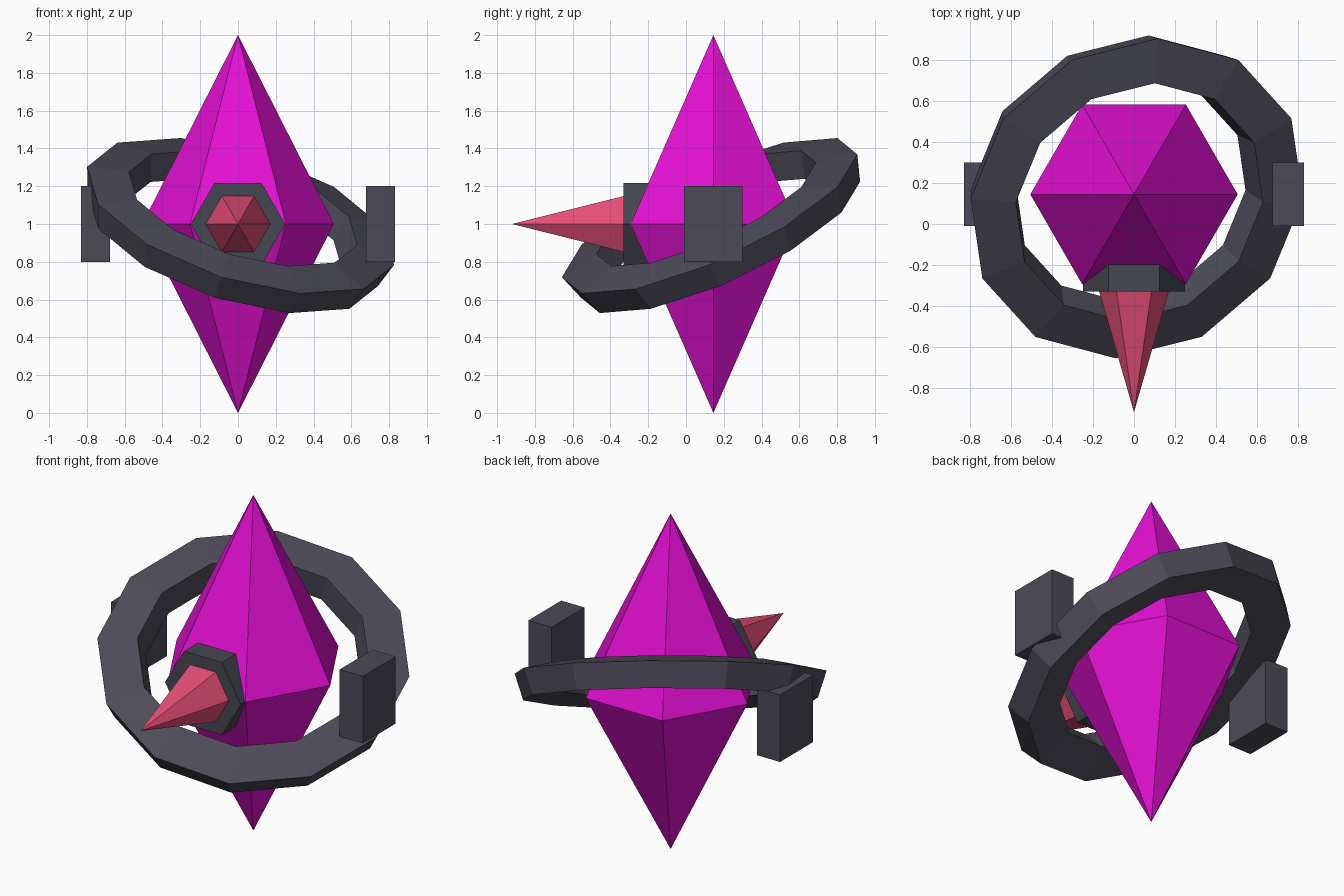
import bpy, bmesh, math
from mathutils import Vector

cube = bpy.data.objects.get("Cube")
if cube:
    bpy.data.objects.remove(cube, do_unlink=True)


def material(name, rgb):
    m = bpy.data.materials.new(name)
    m.use_nodes = True
    m.diffuse_color = (*rgb, 1)
    m.node_tree.nodes["Principled BSDF"].inputs["Base Color"].default_value = (*rgb, 1)
    return m


magenta = material("magenta", (0.78, 0.005, 0.66))
rose = material("rose", (0.80, 0.075, 0.19))
charcoal = material("charcoal", (0.072, 0.07, 0.097))
slate = material("slate", (0.06, 0.064, 0.08))


def finish(name, bm, mat):
    bmesh.ops.recalc_face_normals(bm, faces=bm.faces)
    mesh = bpy.data.meshes.new(name)
    bm.to_mesh(mesh)
    bm.free()
    mesh.materials.append(mat)
    obj = bpy.data.objects.new(name, mesh)
    bpy.context.collection.objects.link(obj)
    return obj


def lathe(name, profile, sides, centre, axis, start, mat, closed=False):
    """Turn (radius, height) points around an axis in flat-sided steps."""
    n = Vector(axis).normalized()
    u = Vector(start)
    u = (u - n * u.dot(n)).normalized()
    v = n.cross(u)
    bm = bmesh.new()
    rows = []
    for i in range(sides):
        a = 2 * math.pi * i / sides
        out = u * math.cos(a) + v * math.sin(a)
        rows.append([bm.verts.new(Vector(centre) + out * r + n * h) for r, h in profile])
    count = len(profile)
    for i in range(sides):
        p, q = rows[i], rows[(i + 1) % sides]
        for j in range(count if closed else count - 1):
            k = (j + 1) % count
            bm.faces.new((p[j], q[j], q[k], p[k]))
    bmesh.ops.remove_doubles(bm, verts=bm.verts, dist=0.0001)
    return finish(name, bm, mat)


MID_Y = 0.145
X, Y, Z = (1, 0, 0), (0, 1, 0), (0, 0, 1)

# Six-sided crystal body
lathe("crystal_body", [(0, -1), (0.507, 0), (0, 1)], 6, (0, MID_Y, 1), Z, X, magenta)

# Hexagonal collar and the spike coming out of it
lathe("spike_collar", [(0, -0.33), (0.25, -0.33), (0.25, -0.12), (0, -0.12)],
      6, (0, 0, 1), Y, X, slate)
lathe("spike", [(0, -0.92), (0.172, -0.325), (0, -0.325)], 6, (0, 0, 1), Y, X, rose)

# Tilted orbit ring with a slightly canted rectangular section
RADIUS = 0.72
section = [(0.133, 0.05), (0.086, -0.095), (-0.133, -0.05), (-0.086, 0.095)]
lathe("orbit_ring", [(RADIUS + r, h) for r, h in section], 12, (0, MID_Y, 1),
      (0.279, -0.4, 0.873), (0.371, -0.793, -0.482), charcoal, closed=True)

# Floating side blocks
for side, name in ((1, "left_block"), (-1, "right_block")):
    bm = bmesh.new()
    bmesh.ops.create_cube(bm, size=1)
    bmesh.ops.scale(bm, vec=(0.153, 0.31, 0.4), verts=bm.verts)
    bmesh.ops.translate(bm, vec=(side * 0.754, MID_Y, 1), verts=bm.verts)
    finish(name, bm, charcoal)
